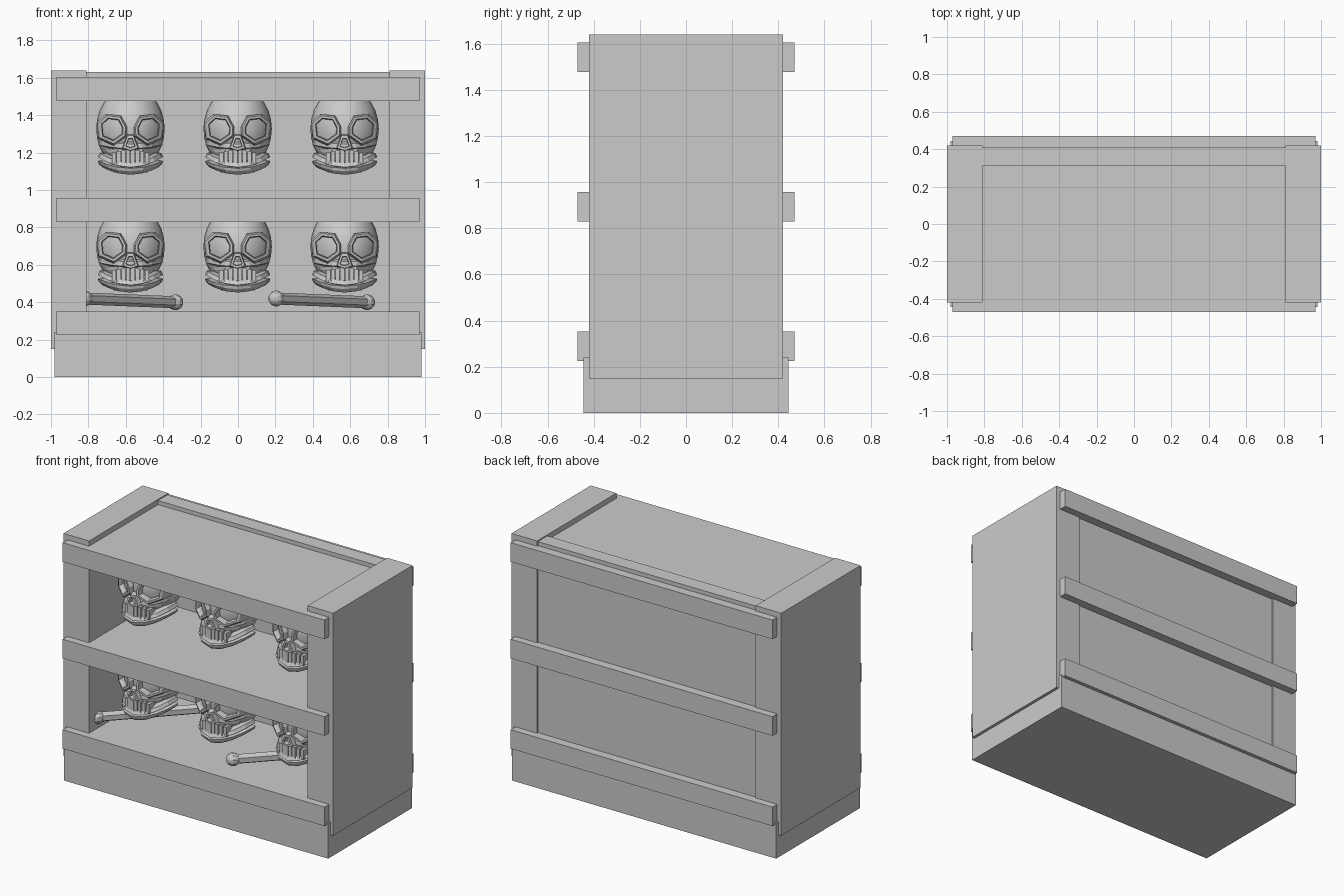
import bpy, bmesh, math
from mathutils import Vector, Matrix

if "Cube" in bpy.data.objects:
    bpy.data.objects.remove(bpy.data.objects["Cube"])

grey = bpy.data.materials.new("plain_grey")
grey.diffuse_color = (0.6, 0.6, 0.6, 1)
grey.use_nodes = True
grey.node_tree.nodes["Principled BSDF"].inputs["Base Color"].default_value = grey.diffuse_color


def finish(bm, name):
    bmesh.ops.recalc_face_normals(bm, faces=bm.faces)
    mesh = bpy.data.meshes.new(name)
    bm.to_mesh(mesh)
    bm.free()
    mesh.materials.append(grey)
    return mesh


def place(name, mesh, loc=(0, 0, 0)):
    ob = bpy.data.objects.new(name, mesh)
    ob.location = loc
    bpy.context.collection.objects.link(ob)
    return ob


def add_box(bm, x0, x1, y0, y1, z0, z1):
    m = Matrix.Translation(((x0 + x1) / 2, (y0 + y1) / 2, (z0 + z1) / 2))
    m = m @ Matrix.Diagonal((x1 - x0, y1 - y0, z1 - z0, 1))
    return bmesh.ops.create_cube(bm, size=1, matrix=m)["verts"]


def box(name, *b):
    bm = bmesh.new()
    add_box(bm, *b)
    place(name, finish(bm, name))


def loft(bm, loops, wrap=False, caps=False):
    """Skin closed loops of equal length; wrap joins the last to the first."""
    rows = [[bm.verts.new(p) for p in lp] for lp in loops]
    n = len(rows[0])
    pairs = list(zip(rows, rows[1:])) + ([(rows[-1], rows[0])] if wrap else [])
    for a, b in pairs:
        for i in range(n):
            j = (i + 1) % n
            bm.faces.new((a[i], a[j], b[j], b[i]))
    if caps:
        bm.faces.new(rows[0])
        bm.faces.new(rows[-1])


# Cabinet: plinth, sides, back
box("plinth", -0.98, 0.98, -0.445, 0.445, 0, 0.24)
box("left_side", -1, -0.81, -0.42, 0.42, 0.15, 1.64)
box("right_side", 0.81, 1, -0.42, 0.42, 0.15, 1.64)
box("back_panel", -0.81, 0.81, 0.31, 0.41, 0.15, 1.632)

# Shelves with a front and back slat at each level
for level, z0, z1 in (("low", 0.225, 0.352), ("middle", 0.83, 0.958), ("top", 1.477, 1.605)):
    box(level + "_shelf", -0.81, 0.81, -0.42, 0.31, z0, z1)
    box(level + "_front_slat", -0.97, 0.97, -0.47, -0.42, z0, z1)
    box(level + "_back_slat", -0.97, 0.97, 0.41, 0.47, z0, z1)


# Skull, measured up from the chin at z = 0
def face_y(x):
    return -0.27 + 3.0 * x * x


def ring(bm, pts, inner, depth):
    """Bevelled frame around a polygon that follows the curve of the face."""
    cx = sum(p[0] for p in pts) / len(pts)
    cz = sum(p[1] for p in pts) / len(pts)
    loops = []
    for s, d in ((1.0, 0.07), (1.0, 0.0), (0.88, -depth), (inner + 0.06, -depth), (inner, 0.0), (inner, 0.07)):
        loop = []
        for px, pz in pts:
            x, z = cx + (px - cx) * s, cz + (pz - cz) * s
            loop.append((x, face_y(x) + d, z))
        loops.append(loop)
    loft(bm, loops, wrap=True)


def jaw_band(bm, rx, ry, yc, section, lift, spread):
    """Sweep a (outward, z) section round a U, rising towards the ears."""
    loops = []
    for i in range(9):
        a = math.radians(-spread + i * spread / 4)
        s, c = math.sin(a), math.cos(a)
        loops.append([((rx + o) * s, yc - (ry + o) * c, z + lift * s * s) for o, z in section])
    loft(bm, loops, caps=True)


bm = bmesh.new()
# cranium
m = Matrix.Translation((0, -0.06, 0.245)) @ Matrix.Diagonal((0.183, 0.20, 0.225, 1))
bmesh.ops.create_uvsphere(bm, u_segments=24, v_segments=14, radius=1, matrix=m)
for f in bm.faces:
    f.smooth = True
# eye frames
eye = [(0.018, 0.255), (0.05, 0.315), (0.13, 0.325), (0.18, 0.28), (0.17, 0.19), (0.09, 0.155), (0.02, 0.205)]
ring(bm, eye, 0.66, 0.025)
ring(bm, [(-x, z) for x, z in eye], 0.66, 0.025)
# nose frame
ring(bm, [(-0.018, 0.215), (0.018, 0.215), (0.045, 0.14), (0.0, 0.125), (-0.045, 0.14)], 0.5, 0.025)
# upper jaw
loops = []
for z, w, y0 in ((0.06, 0.10, -0.22), (0.12, 0.125, -0.25), (0.19, 0.15, -0.24)):
    loops.append([(-w, 0, z), (-w, y0 + 0.09, z), (-w * 0.5, y0, z),
                  (w * 0.5, y0, z), (w, y0 + 0.09, z), (w, 0, z)])
loft(bm, loops, caps=True)
# cheek bones
jaw_band(bm, 0.15, 0.19, -0.06, [(0, 0.13), (0.022, 0.14), (0.02, 0.165), (0, 0.175)], 0.02, 85)
# teeth
for i in range(8):
    x = -0.0875 + i * 0.025
    y = face_y(x) - 0.012
    add_box(bm, x - 0.011, x + 0.011, y, y + 0.06, 0.055, 0.135 - 2 * x * x)
# lower jaw: chin band and gum band
jaw_band(bm, 0.13, 0.18, -0.08, [(-0.01, 0.005), (0.02, 0.0), (0.04, 0.018), (0.045, 0.034), (0.0, 0.044)], 0.04, 95)
jaw_band(bm, 0.13, 0.17, -0.08, [(-0.01, 0.03), (0.045, 0.04), (0.035, 0.062), (-0.01, 0.068)], 0.055, 95)
# mouth floor
loft(bm, [[(-w, 0, z), (-w, -0.14, z), (-w / 2, -0.22, z), (w / 2, -0.22, z), (w, -0.14, z), (w, 0, z)]
          for w, z in ((0.09, 0.012), (0.11, 0.07))], caps=True)
skull = finish(bm, "skull")
for row, z in (("lower", 0.452), ("upper", 1.082)):
    for i, x in enumerate((-0.575, -0.002, 0.57)):
        place(f"{row}_skull_{i + 1}", skull, (x, 0, z))

# Loose bones: six-sided shaft with a knob at each end
start, end = Vector((0, 0, 0)), Vector((0.485, 0.56, -0.02))
bm = bmesh.new()
axis = end - start
turn = axis.to_track_quat("Z", "Y").to_matrix().to_4x4()
bmesh.ops.create_cone(bm, cap_ends=True, segments=6, radius1=0.032, radius2=0.032, depth=axis.length,
                      matrix=Matrix.Translation((start + end) / 2) @ turn)
for p in (start, end):
    bmesh.ops.create_uvsphere(bm, u_segments=10, v_segments=7, radius=0.043,
                              matrix=Matrix.Translation(p) @ turn)
bone = finish(bm, "bone")
place("left_bone", bone, (-0.82, -0.32, 0.42))
place("right_bone", bone, (0.205, -0.345, 0.42))
